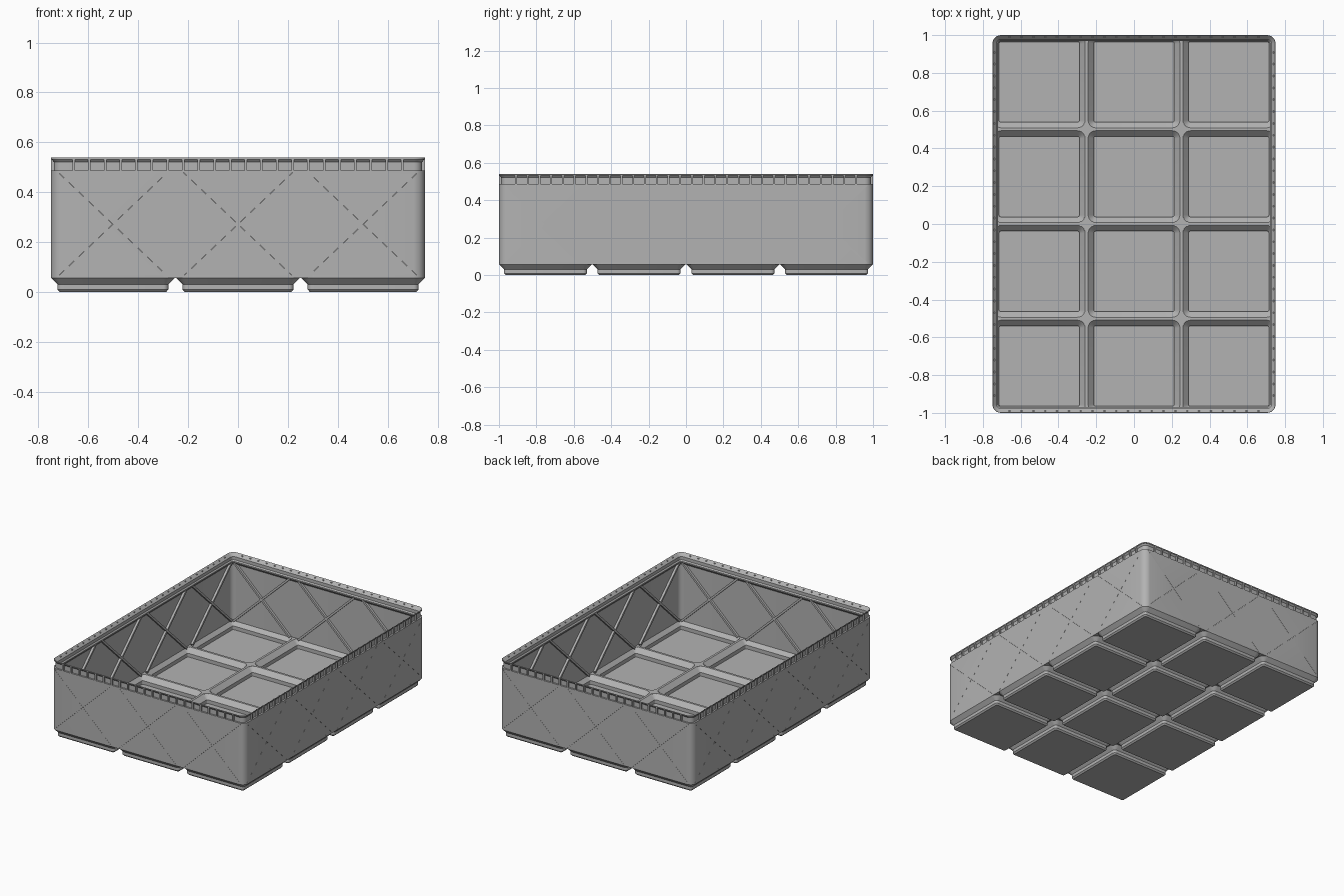
import bpy, bmesh, math
from mathutils import Matrix

if "Cube" in bpy.data.objects:
    bpy.data.objects.remove(bpy.data.objects["Cube"])

S = 0.01194                      # one millimetre in model units
PITCH = 42 * S                   # cell spacing
NX, NY = 3, 4
HX, HY = (NX * 42 - 0.5) / 2 * S, (NY * 42 - 0.5) / 2 * S
R = 3.75 * S                     # outer corner radius
BASE, LIP, TOP, WALL = 0.057, 0.487, 0.54, 0.0113

grey = bpy.data.materials.new("grey plastic")
grey.diffuse_color = (0.45, 0.45, 0.45, 1)
grey.use_nodes = True
grey.node_tree.nodes["Principled BSDF"].inputs["Base Color"].default_value = grey.diffuse_color


def finish(bm, name, smooth=True):
    bmesh.ops.recalc_face_normals(bm, faces=bm.faces)
    me = bpy.data.meshes.new(name)
    bm.to_mesh(me)
    bm.free()
    ob = bpy.data.objects.new(name, me)
    bpy.context.collection.objects.link(ob)
    me.materials.append(grey)
    if smooth:
        bpy.ops.object.select_all(action='DESELECT')
        ob.select_set(True)
        bpy.context.view_layer.objects.active = ob
        bpy.ops.object.shade_smooth_by_angle(angle=math.radians(30))
    return ob


def ring(bm, cx, cy, hx, hy, r, z, n=6):
    """Rounded rectangle loop of vertices."""
    out = []
    for k, (sx, sy) in enumerate(((1, 1), (-1, 1), (-1, -1), (1, -1))):
        for i in range(n + 1):
            a = math.pi / 2 * (k + i / n)
            out.append(bm.verts.new((cx + sx * (hx - r) + r * math.cos(a),
                                     cy + sy * (hy - r) + r * math.sin(a), z)))
    return out


def bridge(bm, a, b):
    for i in range(len(a)):
        j = (i + 1) % len(a)
        bm.faces.new((a[i], a[j], b[j], b[i]))


def box(bm, x0, x1, y0, y1, z0, z1):
    m = Matrix.Translation(((x0 + x1) / 2, (y0 + y1) / 2, (z0 + z1) / 2))
    m = m @ Matrix.Diagonal((x1 - x0, y1 - y0, z1 - z0, 1))
    bmesh.ops.create_cube(bm, size=1, matrix=m)


cells_x = [(i - (NX - 1) / 2) * PITCH for i in range(NX)]
cells_y = [(i - (NY - 1) / 2) * PITCH for i in range(NY)]
# each side: outward distance, cell centres along it, rotation about z
sides = [(HY, cells_x, 0), (HX, cells_y, math.pi / 2),
         (HY, cells_x, math.pi), (HX, cells_y, -math.pi / 2)]

# hollow feet, one per cell
foot_profile = [(0.2125, 0), (0.222, 0.0096), (0.222, 0.031), (0.2478, BASE),
                (0.2478, 0.068), (0.243, 0.068), (0.2125, 0.0375), (0.2125, 0.012)]
bm = bmesh.new()
for cx in cells_x:
    for cy in cells_y:
        loops = [ring(bm, cx, cy, h, h, R - (0.2478 - h), z) for h, z in foot_profile]
        for a, b in zip(loops, loops[1:]):
            bridge(bm, a, b)
        bm.faces.new(loops[0])
        bm.faces.new(loops[-1])
finish(bm, "feet")

# webs joining the feet, widened where cell corners meet
bm = bmesh.new()
lx, ly = HX - 0.005, HY - 0.005
bx = [(i - NX / 2) * PITCH for i in range(NX + 1)]
by = [(i - NY / 2) * PITCH for i in range(NY + 1)]
for x in bx[1:-1]:
    box(bm, x - 0.005, x + 0.005, -ly, ly, BASE, 0.068)
for y in by[1:-1]:
    box(bm, -lx, lx, y - 0.005, y + 0.005, BASE, 0.068)
for x in bx:
    for y in by:
        if abs(x) > HX and abs(y) > HY:
            continue
        for w, d in ((0.013, 0.034), (0.034, 0.013), (0.02, 0.02)):
            box(bm, max(x - w, -lx), min(x + w, lx),
                max(y - d, -ly), min(y + d, ly), BASE, 0.068)
finish(bm, "floor_webs", False)

# wall with grooved stacking lip, swept around the rounded outline
wall_profile = [(0, BASE), (0, LIP), (0.012, LIP), (0.012, 0.521), (0.002, 0.532),
                (0, 0.532), (0, 0.5385), (0.0015, TOP), (0.0227, 0.518),
                (0.0227, 0.496), (0.03, 0.488), (0.03, 0.48), (WALL, 0.461), (WALL, BASE)]
bm = bmesh.new()
loops = [ring(bm, 0, 0, HX - o, HY - o, R - o, z) for o, z in wall_profile]
for a, b in zip(loops, loops[1:] + loops[:1]):
    bridge(bm, a, b)
wall = finish(bm, "wall", False)


def crossed_bars(name, offset, depth, width, length, smooth=False):
    """Crossed bars, one X per cell on every side."""
    bm = bmesh.new()
    for dist, cells, rot in sides:
        for c in cells:
            for s in (1, -1):
                m = (Matrix.Rotation(rot, 4, 'Z')
                     @ Matrix.Translation((c, -dist + offset, 0.272))
                     @ Matrix.Rotation(s * math.radians(43.5), 4, 'Y')
                     @ Matrix.Diagonal((length, depth, width, 1)))
                bmesh.ops.create_cube(bm, size=1, matrix=m)
    return finish(bm, name, smooth)


# fine slits in the outer face
slits = crossed_bars("slit_cutter", 0, 0.016, 0.0007, 0.60)
slits.hide_render = True
slits.hide_viewport = True
cut = wall.modifiers.new("slits", 'BOOLEAN')
cut.operation = 'DIFFERENCE'
cut.solver = 'EXACT'
cut.use_self = True
cut.object = slits
bpy.ops.object.select_all(action='DESELECT')
wall.select_set(True)
bpy.context.view_layer.objects.active = wall
bpy.ops.object.modifier_apply(modifier=cut.name)
bpy.ops.object.shade_smooth_by_angle(angle=math.radians(30))

# bracing ribs on the inner face
crossed_bars("inner_ribs", 0.018, 0.018, 0.014, 0.60)

# small fins across the lip groove
bm = bmesh.new()
STEP = PITCH / 8
for dist, cells, rot in sides:
    count = len(cells) * 8 - 2
    for i in range(count):
        t = (i - (count - 1) / 2) * STEP
        m = (Matrix.Rotation(rot, 4, 'Z')
             @ Matrix.Translation((t, -dist + 0.007, (LIP + 0.533) / 2))
             @ Matrix.Diagonal((0.01, 0.0135, 0.533 - LIP, 1)))
        bmesh.ops.create_cube(bm, size=1, matrix=m)
finish(bm, "lip_fins", False)
